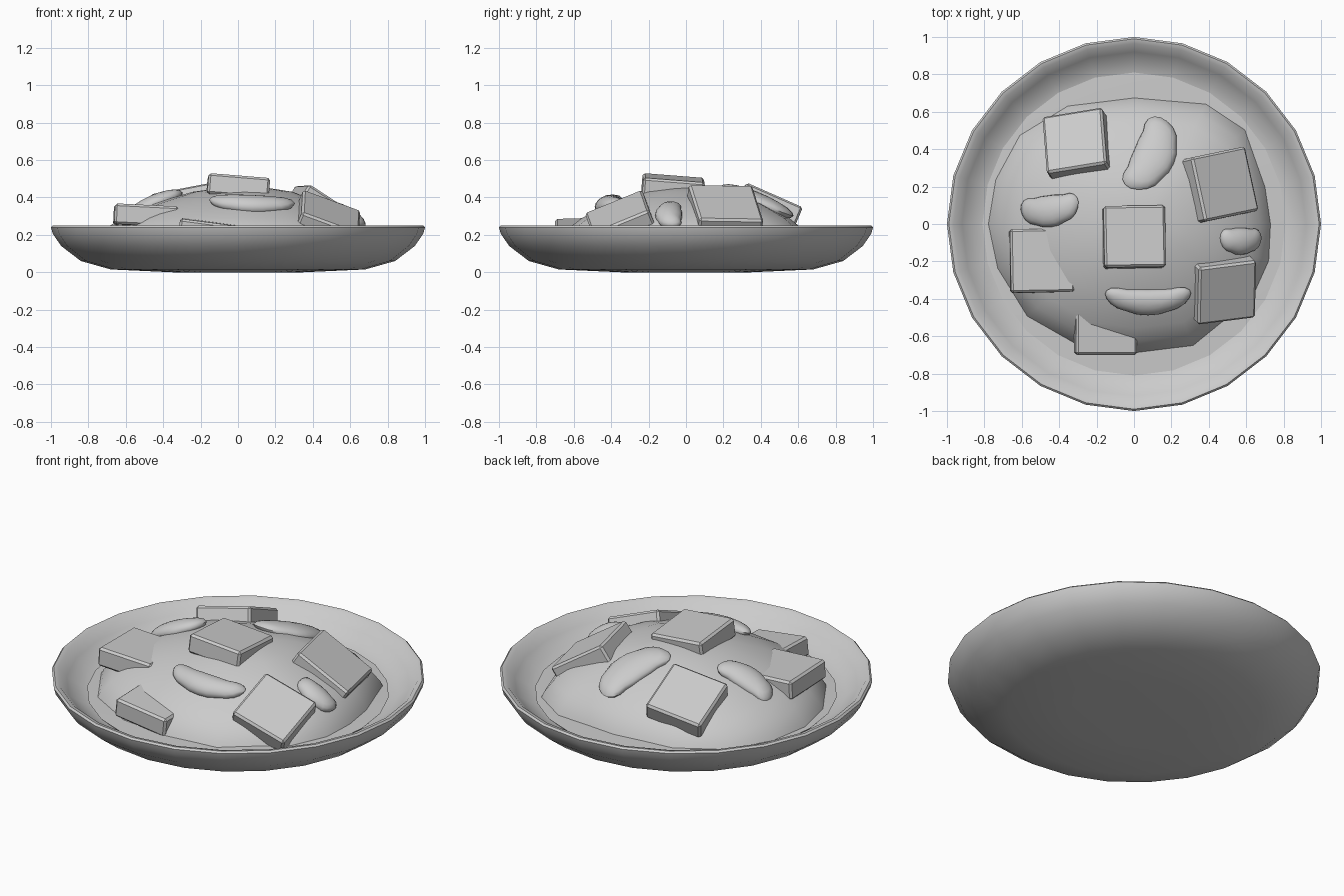
import bpy, bmesh, math
from mathutils import Vector, Matrix
from mathutils.bvhtree import BVHTree

if "Cube" in bpy.data.objects:
    bpy.data.objects.remove(bpy.data.objects["Cube"])


def finish(name, bm, angle=50):
    bmesh.ops.recalc_face_normals(bm, faces=bm.faces)
    me = bpy.data.meshes.new(name)
    bm.to_mesh(me)
    bm.free()
    ob = bpy.data.objects.new(name, me)
    bpy.context.collection.objects.link(ob)
    bpy.ops.object.select_all(action='DESELECT')
    ob.select_set(True)
    bpy.context.view_layer.objects.active = ob
    bpy.ops.object.shade_smooth_by_angle(angle=math.radians(angle))
    return ob


def loft(rings, cap_start=True, cap_end=True):
    bm = bmesh.new()
    vs = [[bm.verts.new(p) for p in r] for r in rings]
    n = len(vs[0])
    for a, b in zip(vs, vs[1:]):
        for i in range(n):
            j = (i + 1) % n
            bm.faces.new((a[i], a[j], b[j], b[i]))
    if cap_start:
        bm.faces.new(vs[0])
    if cap_end:
        bm.faces.new(vs[-1])
    return bm


def circle(r, z, n=24):
    return [(r * math.cos(2 * math.pi * i / n), r * math.sin(2 * math.pi * i / n), z)
            for i in range(n)]


# plate: outside, rounded rim, inner wall and floor
profile = [(0.35, 0), (0.68, 0.015), (0.84, 0.06), (0.945, 0.14), (0.99, 0.205), (1.0, 0.24),
           (0.99, 0.25), (0.965, 0.245), (0.92, 0.195), (0.86, 0.155), (0.8, 0.13), (0.5, 0.1)]
finish("plate", loft([circle(r, z) for r, z in profile]))

# thin sauce pool around the mound
finish("sauce_pool", loft([circle(0.78, 0.11), circle(0.81, 0.142), circle(0.6, 0.15)]))

# stew mound: uneven twelve-sided outline rising to an off-centre peak
outline = [(0.74, 0), (0.71, 0.2), (0.6, 0.51), (0.39, 0.65), (0, 0.685), (-0.36, 0.64),
           (-0.62, 0.48), (-0.75, 0.24), (-0.79, 0), (-0.74, -0.24), (-0.58, -0.5), (-0.3, -0.66),
           (0, -0.7), (0.32, -0.66), (0.64, -0.4), (0.73, -0.2)]
peak = Vector((0.05, 0.02))
rings = []
for t, z in [(1, 0.12), (0.97, 0.17), (0.9, 0.235), (0.8, 0.29), (0.6, 0.365),
             (0.35, 0.43), (0.15, 0.452), (0.03, 0.456)]:
    rings.append([(*peak.lerp(Vector(p), t), z) for p in outline])
bm = loft(rings)
bmesh.ops.recalc_face_normals(bm, faces=bm.faces)
tree = BVHTree.FromBMesh(bm)
finish("stew_mound", bm)


def frame(normal, spin):
    q = Vector((0, 0, 1)).rotation_difference(normal.normalized())
    return q.to_matrix().to_4x4() @ Matrix.Rotation(math.radians(spin), 4, 'Z')


# square chunks: top-centre position, slopes in x and y, spin
def chunk(name, x, y, z, a, b, spin, size=0.33, thick=0.11):
    bm = bmesh.new()
    bmesh.ops.create_cube(bm, size=1)
    bmesh.ops.scale(bm, vec=(size, size, thick), verts=bm.verts)
    bmesh.ops.translate(bm, vec=(0, 0, -thick / 2), verts=bm.verts)
    bmesh.ops.bevel(bm, geom=bm.edges[:], offset=0.012, segments=1, affect='EDGES')
    m = Matrix.Translation((x, y, z)) @ frame(Vector((-a, -b, 1)), spin)
    bm.transform(m)
    finish(name, bm, 30)


chunk("chunk_centre", 0.005, -0.065, 0.505, -0.08, -0.08, 1)
chunk("chunk_back_left", -0.32, 0.45, 0.385, 0.26, -0.42, 7)
chunk("chunk_right", 0.49, 0.215, 0.375, -0.62, -0.15, 12, 0.35)
chunk("chunk_front_right", 0.5, -0.37, 0.325, -0.42, 0.42, 3, 0.33)
chunk("chunk_left", -0.49, -0.195, 0.357, -0.05, -0.02, 1, 0.34)
chunk("chunk_front", -0.145, -0.535, 0.27, -0.13, 0.03, 0)


# bean-like lumps: bent ellipsoids half sunk in the mound
def lump(name, x, y, length, width, bend, spin, rise=0.0):
    bm = bmesh.new()
    bmesh.ops.create_uvsphere(bm, u_segments=24, v_segments=10, radius=1)
    for v in bm.verts:
        u = v.co.x
        w = width / 2 * (1 + 0.12 * math.cos(7 * u))
        pinch = 1 - 0.2 * math.exp(-(u * 4) ** 2)
        v.co = Vector((u * length / 2, v.co.y * w * pinch + bend * (u * u - 0.4), v.co.z * 0.05))
    hit, normal, _, _ = tree.ray_cast(Vector((x, y, 2)), Vector((0, 0, -1)))
    bm.transform(Matrix.Translation(hit + normal * rise) @ frame(normal, spin))
    finish(name, bm)


lump("lump_front", 0.075, -0.4, 0.46, 0.16, 0.05, 0)
lump("lump_back", 0.09, 0.37, 0.44, 0.25, 0.05, 68)
lump("lump_left", -0.45, 0.08, 0.34, 0.19, 0.03, 6)
lump("lump_right", 0.57, -0.085, 0.25, 0.16, 0.02, 0)
